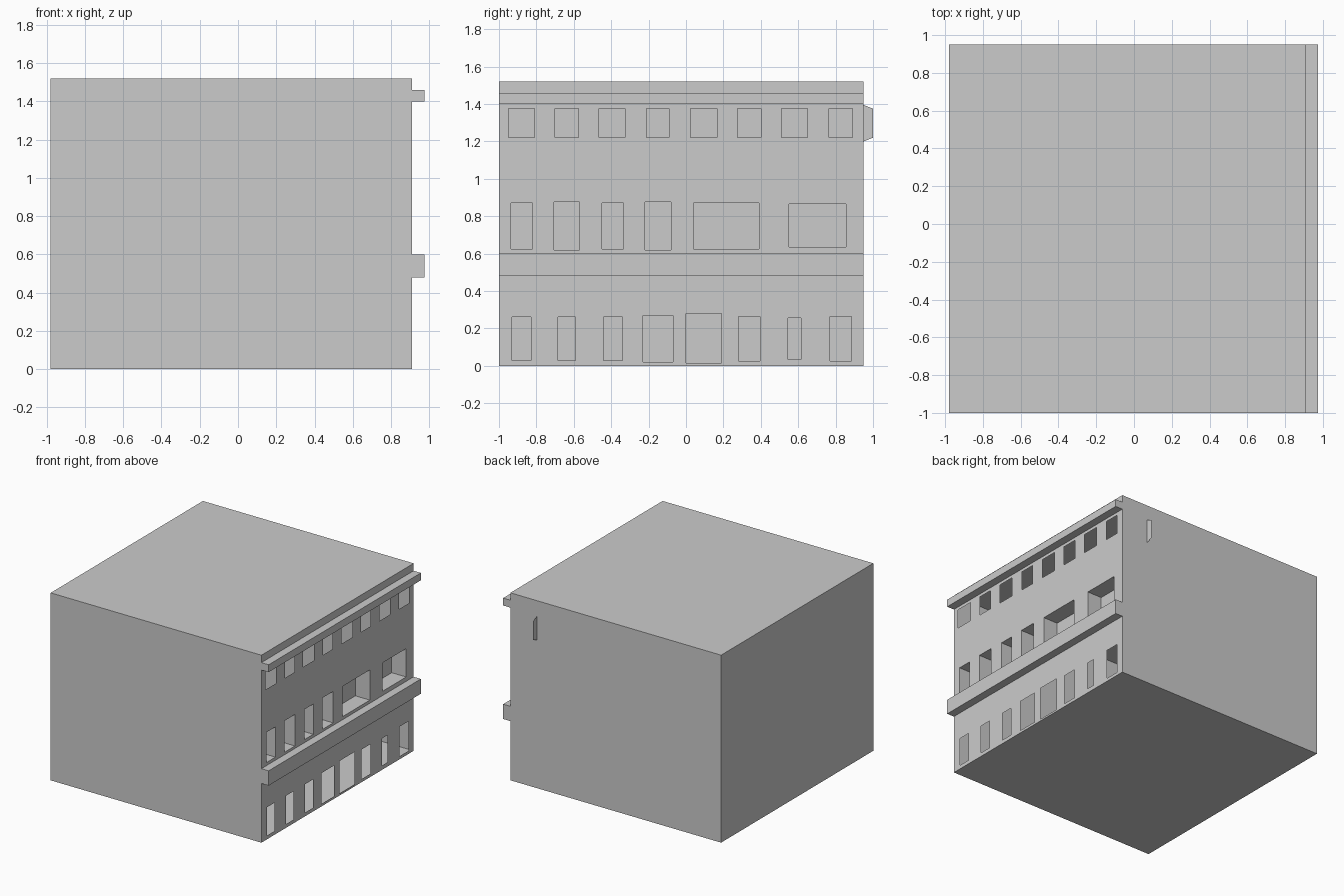
import bpy, bmesh
from mathutils import Vector

if "Cube" in bpy.data.objects:
    bpy.data.objects.remove(bpy.data.objects["Cube"])

X0, X1, Y0, Y1, H = -0.98, 0.91, -1.0, 0.95, 1.52
RECESS = 0.13

# Windows as (y0, y1, z0, z1)
ground = [(-.93, -.83, .03, .26), (-.685, -.59, .03, .26), (-.44, -.34, .03, .26),
          (-.23, -.07, .02, .27), (0, .19, .015, .28), (.28, .395, .025, .265),
          (.545, .615, .035, .255), (.77, .885, .025, .265)]
middle = [(-.935, -.82, .625, .87), (-.705, -.57, .62, .875), (-.45, -.335, .625, .87),
          (-.22, -.08, .62, .875), (.04, .39, .625, .87), (.55, .855, .635, .865)]
upper = [(a, b, 1.22, 1.375) for a, b in
         [(-.95, -.81), (-.70, -.575), (-.465, -.325), (-.21, -.09),
          (.025, .165), (.275, .40), (.51, .65), (.765, .89)]]


def finish(name, bm):
    mesh = bpy.data.meshes.new(name)
    bm.to_mesh(mesh)
    bm.free()
    obj = bpy.data.objects.new(name, mesh)
    bpy.context.collection.objects.link(obj)
    return obj


def add_box(bm, lo, hi, open_front=False, flip=False):
    lo, hi = Vector(lo), Vector(hi)
    verts = bmesh.ops.create_cube(bm, size=1)["verts"]
    for v in verts:
        v.co = Vector([(lo[i] + hi[i]) / 2 + v.co[i] * (hi[i] - lo[i]) for i in range(3)])
    faces = list({f for v in verts for f in v.link_faces})
    if open_front:
        front = max(faces, key=lambda f: f.calc_center_median().x)
        faces.remove(front)
        bmesh.ops.delete(bm, geom=[front], context='FACES_ONLY')
    if flip:
        bmesh.ops.reverse_faces(bm, faces=faces)


def add_quad(bm, x, y0, y1, z0, z1):
    bm.faces.new([bm.verts.new((x, y, z)) for y, z in
                  ((y0, z0), (y1, z0), (y1, z1), (y0, z1))])


def add_window_band(bm, windows, z0, z1):
    y = Y0
    for a, b, bottom, top in windows:
        add_quad(bm, X1, y, a, z0, z1)
        add_quad(bm, X1, a, b, z0, bottom)
        add_quad(bm, X1, a, b, top, z1)
        y = b
    add_quad(bm, X1, y, Y1, z0, z1)


# Hollow building shell, open on the facade side
bm = bmesh.new()
add_box(bm, (X0, Y0, 0), (X1, Y1, H), open_front=True)
finish("building_shell", bm)

# Facade with window openings, one band per storey
bm = bmesh.new()
add_window_band(bm, ground, 0, 0.5)
add_window_band(bm, middle, 0.5, 1.1)
add_window_band(bm, upper, 1.1, H)
bmesh.ops.remove_doubles(bm, verts=bm.verts[:], dist=1e-5)
finish("facade", bm)

# Recessed niches of the middle storey
bm = bmesh.new()
for a, b, z0, z1 in middle:
    add_box(bm, (X1 - RECESS, a, z0), (X1, b, z1), open_front=True, flip=True)
finish("window_recesses", bm)

# Ledges running along the facade
for name, z0, z1 in (("lower_ledge", 0.48, 0.60), ("upper_cornice", 1.40, 1.46)):
    bm = bmesh.new()
    add_box(bm, (X1, Y0, z0), (0.975, Y1, z1))
    finish(name, bm)

# Thin backing panel behind the upper windows, tapered tip through the rear wall
bm = bmesh.new()
outline = [(-.98, 1.2), (Y1, 1.2), (1, 1.22), (1, 1.375), (Y1, 1.395), (-.98, 1.395)]
bm.faces.new([bm.verts.new((0.67, y, z)) for y, z in outline])
finish("window_backing_panel", bm)
